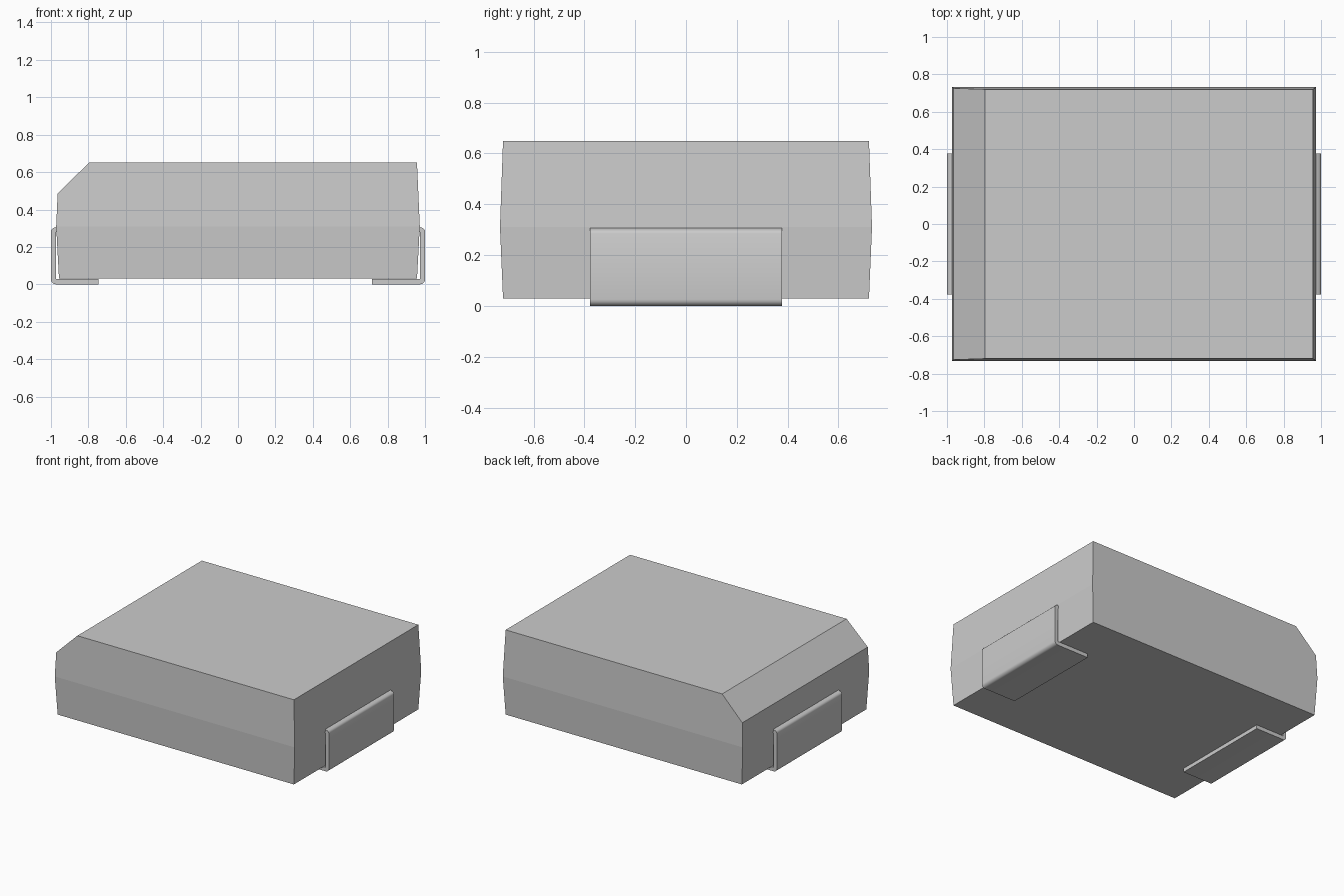
import bpy, bmesh, math
from mathutils import Vector

cube = bpy.data.objects.get("Cube")
if cube:
    bpy.data.objects.remove(cube)

grey = bpy.data.materials.new("plain_grey")
grey.use_nodes = True
colour = (0.6, 0.6, 0.6, 1)
grey.diffuse_color = colour
for node in grey.node_tree.nodes:
    if node.type == 'BSDF_PRINCIPLED':
        node.inputs["Base Color"].default_value = colour


def finish(bm, name):
    bmesh.ops.recalc_face_normals(bm, faces=bm.faces)
    mesh = bpy.data.meshes.new(name)
    bm.to_mesh(mesh)
    bm.free()
    mesh.materials.append(grey)
    obj = bpy.data.objects.new(name, mesh)
    bpy.context.collection.objects.link(obj)
    return obj


# Moulded body: three rectangular rings, widest at the parting line
bm = bmesh.new()
rings = []
for z, x, y in ((0.03, 0.957, 0.72), (0.31, 0.972, 0.732), (0.65, 0.957, 0.72)):
    rings.append([bm.verts.new((sx * x, sy * y, z))
                  for sx, sy in ((-1, -1), (1, -1), (1, 1), (-1, 1))])
for low, high in zip(rings, rings[1:]):
    for i in range(4):
        j = (i + 1) % 4
        bm.faces.new((low[i], low[j], high[j], high[i]))
bm.faces.new(rings[0][::-1])
bm.faces.new(rings[-1])

# Sloped cut along the upper right edge
cut = bmesh.ops.bisect_plane(bm, geom=bm.verts[:] + bm.edges[:] + bm.faces[:],
                             plane_co=(-0.797, 0, 0.65),
                             plane_no=Vector((-0.165, 0, 0.168)).normalized(),
                             clear_outer=True)
bmesh.ops.holes_fill(bm, edges=[e for e in bm.edges if e.is_boundary])
finish(bm, "body")


# Bent terminal strip, extruded across the width
def terminal(name, side, foot_end):
    outer, inner, r = 1.0, 0.973, 0.026
    profile = [(foot_end, 0.0)]
    for i in range(7):
        a = math.radians(-90 + 15 * i)
        profile.append((outer - r + r * math.cos(a), r + r * math.sin(a)))
    profile += [(outer, 0.285), (0.997, 0.293), (0.991, 0.299),
                (0.968, 0.309), (0.95, 0.309), (0.95, 0.285),
                (inner, 0.28), (inner, 0.028), (foot_end, 0.028)]
    bm = bmesh.new()
    face = bm.faces.new([bm.verts.new((side * x, -0.377, z)) for x, z in profile])
    grown = bmesh.ops.extrude_face_region(bm, geom=[face])["geom"]
    bmesh.ops.translate(bm, vec=(0, 0.754, 0),
                        verts=[v for v in grown if isinstance(v, bmesh.types.BMVert)])
    obj = finish(bm, name)
    bpy.ops.object.select_all(action='DESELECT')
    obj.select_set(True)
    bpy.context.view_layer.objects.active = obj
    bpy.ops.object.shade_smooth_by_angle(angle=math.radians(35))


terminal("left_terminal", 1, 0.717)
terminal("right_terminal", -1, 0.745)
